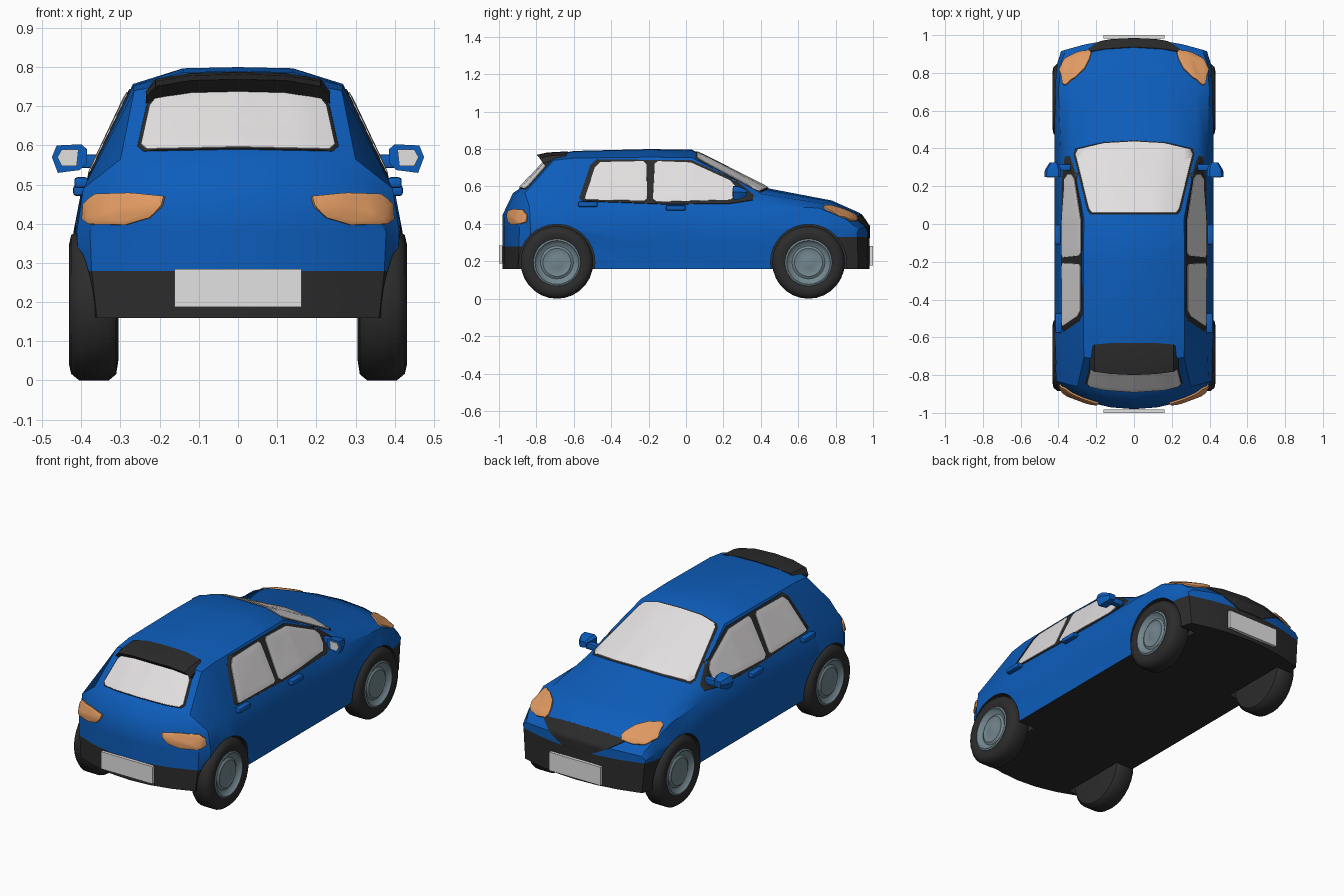
import bpy, bmesh, math
from mathutils import Vector
from mathutils.bvhtree import BVHTree

if "Cube" in bpy.data.objects:
    bpy.data.objects.remove(bpy.data.objects["Cube"])


def material(name, r, g, b):
    m = bpy.data.materials.new(name)
    m.diffuse_color = (r, g, b, 1)
    m.use_nodes = True
    m.node_tree.nodes["Principled BSDF"].inputs["Base Color"].default_value = m.diffuse_color
    return m


BLUE = material("blue paint", 0.004, 0.11, 0.50)
DARK = material("dark plastic", 0.025, 0.025, 0.025)
GLASS = material("pale glass", 0.76, 0.74, 0.74)
ORANGE = material("orange lamp", 0.74, 0.32, 0.12)
RIM = material("grey metal", 0.17, 0.24, 0.27)
PLATE = material("light plate", 0.76, 0.76, 0.76)
X, Y, Z = Vector((1, 0, 0)), Vector((0, 1, 0)), Vector((0, 0, 1))


def finish(bm, name, mats, mirror=False, angle=35):
    bmesh.ops.recalc_face_normals(bm, faces=bm.faces)
    me = bpy.data.meshes.new(name)
    bm.to_mesh(me)
    bm.free()
    for m in mats:
        me.materials.append(m)
    me.shade_smooth()
    me.set_sharp_from_angle(angle=math.radians(angle))
    ob = bpy.data.objects.new(name, me)
    bpy.context.collection.objects.link(ob)
    if mirror:
        ob.modifiers.new("mirror", 'MIRROR').use_mirror_merge = False
    return ob


def loft(name, rings, mat, mirror=False, angle=35):
    bm = bmesh.new()
    vs = [[bm.verts.new(p) for p in r] for r in rings]
    n = len(rings[0])
    for a, b in zip(vs, vs[1:]):
        for i in range(n):
            bm.faces.new((a[i], a[(i + 1) % n], b[(i + 1) % n], b[i]))
    bm.faces.new(vs[0])
    bm.faces.new(vs[-1])
    return finish(bm, name, [mat], mirror, angle)


def box(name, c, s, mat, mirror=False, bevel=0.0):
    bm = bmesh.new()
    bmesh.ops.create_cube(bm, size=1)
    for v in bm.verts:
        v.co = Vector([c[i] + v.co[i] * s[i] for i in range(3)])
    if bevel:
        bmesh.ops.bevel(bm, geom=bm.edges[:], offset=bevel, segments=2, affect='EDGES', profile=0.5)
    return finish(bm, name, [mat], mirror)


# Body shell: y, plan pull, width scale, belt x z, roof edge x z, crown x z, centre z
STATIONS = [
    (-0.98, .10, .90, .35, .42, .25, .44, .12, .45, .45),
    (-0.925, .08, .95, .385, .47, .30, .54, .15, .56, .565),
    (-0.895, .06, .98, .395, .49, .30, .565, .16, .58, .585),
    (-0.72, .03, 1, .39, .50, .265, .74, .15, .762, .767),
    (-0.60, 0, 1, .39, .50, .268, .752, .14, .787, .79),
    (-0.20, 0, 1, .387, .50, .268, .757, .14, .797, .80),
    (0.03, 0, 1, .387, .50, .265, .755, .14, .793, .797),
    (0.44, .05, 1, .387, .50, .335, .56, .17, .583, .59),
    (0.78, .07, 1, .40, .485, .33, .51, .17, .522, .525),
    (0.93, .08, .97, .385, .425, .29, .442, .15, .455, .458),
    (0.98, .07, .92, .36, .37, .25, .38, .12, .385, .387),
]


def section(st):
    y, pull, ws, x4, z4, x5, z5, x6, z6, z7 = st
    half = [(.40 * ws * k / 3, .16) for k in range(4)]
    half += [(.415 * ws * (.965 if abs(y) < .3 else 1), .28 if y < .6 else .33),
             (.42 * ws, min(.38, z4 - .02)), (x4, z4), (x5, z5), (x6, z6), (0, z7)]
    return half


bm = bmesh.new()
cache = {}


def vert(st, x, z):
    y = st[0] - math.copysign(st[1] * (x / .4) ** 2, st[0])
    key = (round(x, 5), round(y, 5), round(z, 5))
    if key not in cache:
        cache[key] = bm.verts.new((x, y, z))
    return cache[key]


for a, b in zip(STATIONS, STATIONS[1:]):
    ha, hb = section(a), section(b)
    for s in (1, -1):
        for i in range(9):
            bm.faces.new([vert(st, s * p[0], p[1]) for st, p in
                          ((a, ha[i]), (a, ha[i + 1]), (b, hb[i + 1]), (b, hb[i]))])
for st in (STATIONS[0], STATIONS[-1]):  # curved end caps
    h = section(st)
    for s in (1, -1):
        rows = [h[:4]] + [[(h[k][0] * j / 3, h[k][1]) for j in range(4)] for k in (4, 5)] + [h[9:5:-1]]
        for r, q in zip(rows, rows[1:]):
            for j in range(3):
                bm.faces.new([vert(st, s * p[0], p[1]) for p in (r[j], r[j + 1], q[j + 1], q[j])])
bmesh.ops.recalc_face_normals(bm, faces=bm.faces)
bm.normal_update()
for f in bm.faces:  # dark underside and bumpers
    c = f.calc_center_median()
    if f.normal.z < -.9 or (c.z < .25 and c.y < -.8) or (c.z < .27 and c.y > .7):
        f.material_index = 1
shell = BVHTree.FromBMesh(bm)
body = finish(bm, "car_body", [BLUE, DARK], angle=30)

# Wheel wells
WHEELS = (("rear", -0.69), ("front", 0.655))
bm = bmesh.new()
for name, y in WHEELS:
    for s in (1, -1):
        r = bmesh.ops.create_cone(bm, cap_ends=True, segments=32, radius1=.203, radius2=.203, depth=.3)
        for v in r["verts"]:
            v.co = Vector((s * .44 + v.co.z, y + v.co.x, .195 + v.co.y))
for f in bm.faces:
    f.material_index = 1
cutter = finish(bm, "wheel_well_cutter", [BLUE, DARK])
cutter.hide_render = True
mod = body.modifiers.new("wells", 'BOOLEAN')
mod.operation, mod.solver, mod.object = 'DIFFERENCE', 'EXACT', cutter
bpy.context.view_layer.objects.active = body
bpy.ops.object.modifier_apply(modifier="wells")
bpy.data.objects.remove(cutter)
body.data.set_sharp_from_angle(angle=math.radians(30))


def panel(name, outline, u, v, mat, lift, mirror=False, scale=1.0, rings=7):
    """Thin plate draped over the body, its outline drawn in the u, v plane."""
    pts = []
    for p, q in zip(outline, outline[1:] + outline[:1]):
        p, q = Vector(p), Vector(q)
        n = max(1, math.ceil((q - p).length / .03))
        pts += [p.lerp(q, k / n) for k in range(n)]
    c = sum(pts, Vector((0, 0))) / len(pts)
    d = u.cross(v)

    def drape(p, h):
        o = u * p.x + v * p.y + d * 3
        loc, nor, _, _ = shell.ray_cast(o, -d)
        if loc is None:
            loc, nor, _, _ = shell.find_nearest(o - d * 2.2)
        return loc + nor * h

    bm = bmesh.new()
    loops = [[bm.verts.new(drape(c + (p - c) * scale, -.003)) for p in pts]]
    for k in range(rings):
        f = scale * (.985 - k / rings)
        h = lift * (.8 if k == 0 else 1)
        loops.append([bm.verts.new(drape(c + (p - c) * max(f, .02), h)) for p in pts])
    n = len(pts)
    for a, b in zip(loops, loops[1:]):
        for i in range(n):
            bm.faces.new((a[i], a[(i + 1) % n], b[(i + 1) % n], b[i]))
    bm.faces.new(loops[-1])
    return finish(bm, name, [mat], mirror, 60)


def both(half):
    """Complete a symmetric outline from its right half."""
    return half + [(-x, y) for x, y in reversed(half) if x]


# Windscreen and rear window with dark seals
screen = both([(0, .437), (.16, .428), (.30, .395), (.313, .37), (.24, .075), (.225, .055)])
rear = both([(0, .592), (.235, .587), (.25, .60), (.228, .70), (.205, .728), (0, .742)])
for name, shape, v in (("windscreen", screen, Y), ("rear_window", rear, Z)):
    panel(name + "_seal", shape, X, v, DARK, .004, scale=1.035)
    panel(name, shape, X, v, GLASS, .008)

# Side windows on a dark frame
panel("side_window_frame", [(-.575, .535), (-.515, .715), (-.48, .745), (.03, .742), (.27, .635),
      (.365, .555), (.36, .525), (.24, .507), (-.1, .503), (-.55, .52)], Y, Z, DARK, .004, True, rings=10)
panel("rear_side_window", [(-.545, .53), (-.49, .70), (-.46, .73), (-.225, .735), (-.21, .72),
      (-.205, .53), (-.22, .521), (-.53, .526)], Y, Z, GLASS, .008, True)
panel("front_side_window", [(-.18, .53), (-.17, .722), (-.155, .735), (.025, .728), (.24, .63),
      (.265, .60), (.265, .55), (.24, .525), (-.16, .515)], Y, Z, GLASS, .008, True)

# Grille and lamps
panel("grille", both([(0, .452), (.14, .447), (.27, .428), (.2, .387), (.11, .34), (.08, .325)]),
      -X, Z, DARK, .005)
s, c = math.sin(math.radians(55)), math.cos(math.radians(55))
panel("headlamp", [(.335, .445), (.33, .425), (.27, .412), (.21, .415), (.15, .44), (.115, .48),
      (.125, .493), (.19, .494), (.26, .48), (.31, .46)], Vector((-s, c, 0)), Z, ORANGE, .011, True)
panel("tail_lamp", [(-.39, .468), (-.39, .445), (-.36, .415), (-.3, .397), (-.2, .398), (-.165, .41),
      (-.165, .45), (-.2, .474), (-.3, .477)], Vector((s, c, 0)), Z, ORANGE, .011, True)

# Roof spoiler
rings = []
for x, dz, back, front in ((-.235, -.045, .035, -.03), (-.21, -.018, .018, -.008), (-.12, -.003, .006, 0),
                           (0, 0, 0, 0), (.12, -.003, .006, 0), (.21, -.018, .018, -.008),
                           (.235, -.045, .035, -.03)):
    rings.append([(x, -.63 + front, .788 + dz), (x, -.74 + back / 2, .782 + dz), (x, -.80 + back, .769 + dz),
                  (x, -.765 + back, .738 + dz), (x, -.66 + front, .735 + dz)])
loft("roof_spoiler", rings, DARK)

# Door mirrors
shape = [(.385, .59), (.40, .603), (.463, .60), (.475, .57), (.46, .53), (.405, .537), (.387, .555)]
loft("mirror_housing", [[(.42 + (x - .42) * k, y, .567 + (z - .567) * k) for x, z in shape]
                        for y, k in ((.25, 1), (.285, .95), (.325, .5))], BLUE, True)
loft("mirror_glass", [[(x, y, z) for x, z in ((.407, .59), (.45, .59), (.461, .57), (.45, .547), (.412, .547))]
                      for y in (.246, .252)], GLASS, True)
box("mirror_arm", (.37, .30, .56), (.08, .035, .035), BLUE, True, .006)

# Door handles and number plates
box("rear_door_handle", (.40, -.525, .505), (.036, .105, .028), BLUE, True, .008)
box("front_door_handle", (.403, -.055, .485), (.036, .105, .028), BLUE, True, .008)
box("rear_plate", (0, -.991, .236), (.325, .018, .098), PLATE)
box("front_plate", (0, .991, .23), (.325, .018, .105), PLATE)


def revolve(name, profile, y, mat):
    loft(name, [[(x, y + r * math.cos(t * math.pi / 14), .194 + r * math.sin(t * math.pi / 14))
                 for t in range(28)] for x, r in profile], mat, True, 40)


# Wheels
for name, y in WHEELS:
    revolve(name + "_tyre", [(.307, .05), (.305, .14), (.311, .178), (.33, .194), (.405, .194),
                             (.426, .177), (.432, .15), (.424, .126), (.40, .12)], y, DARK)
    revolve(name + "_rim", [(.39, .127), (.426, .126), (.43, .117), (.416, .106), (.41, .088),
                            (.418, .075), (.412, .055), (.419, .03), (.42, .008)], y, RIM)
